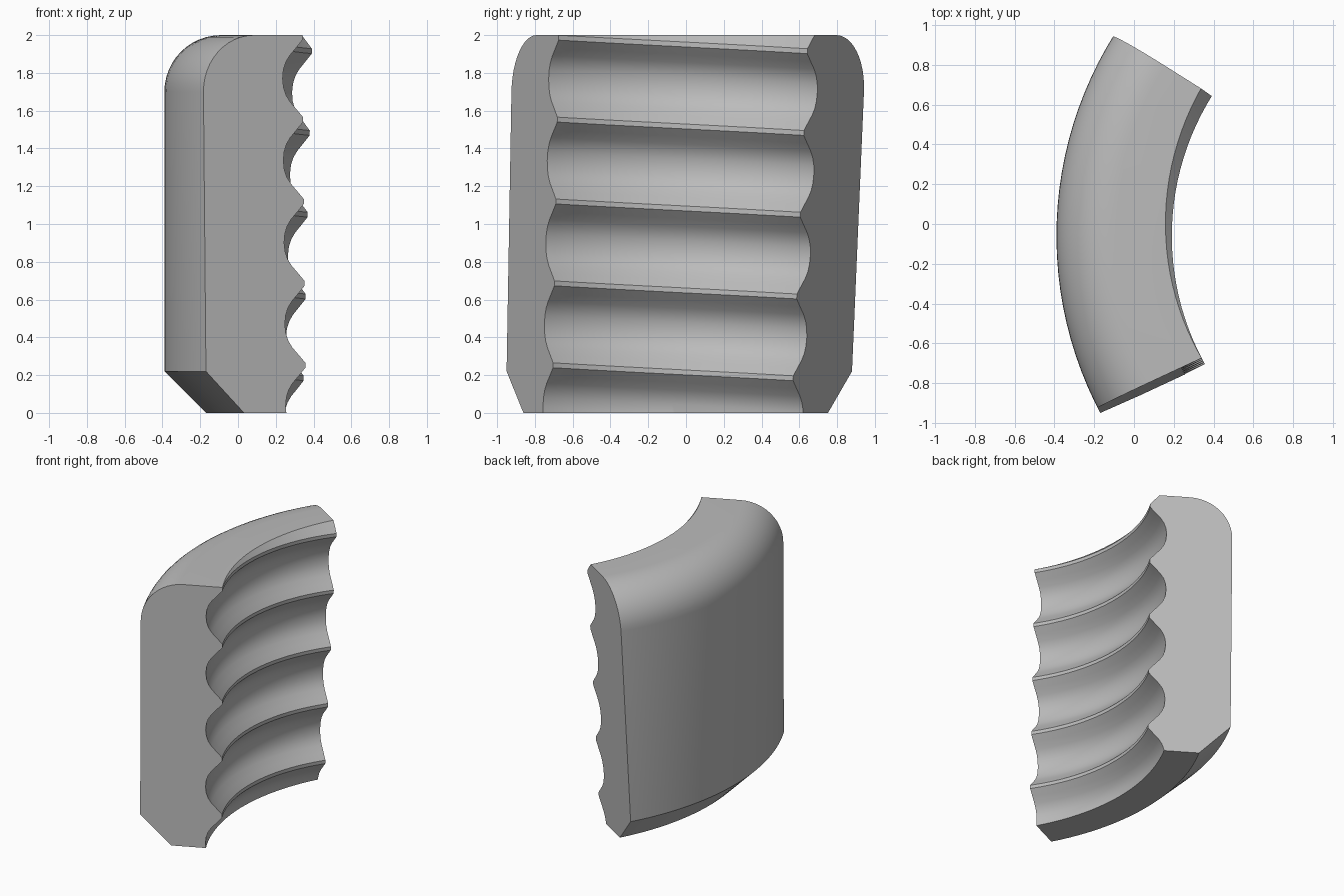
import bpy, bmesh, math
from mathutils import Vector

if "Cube" in bpy.data.objects:
    bpy.data.objects.remove(bpy.data.objects["Cube"])

CX, CY = 1.52, -0.06             # axis of the ring the segment belongs to
R_OUT, R_CREST, DEPTH = 1.91, 1.33, 0.117
PITCH, CREST_Z = 0.434, 1.553    # thread pitch, crest height at the front end
CHAMFER, FILLET = 0.22, 0.30
TURN_START = math.radians(-28)

# One thread period: (height above crest centre, depth into the wall)
period = [(-0.013, 0), (0.013, 0), (0.055, 0.038), (0.095, 0.075), (0.13, 0.098),
          (0.17, 0.112), (PITCH / 2, DEPTH), (PITCH - 0.17, 0.112),
          (PITCH - 0.13, 0.098), (PITCH - 0.095, 0.075), (PITCH - 0.055, 0.038)]


def section(theta):
    """Closed radial section (r, z) of the threaded wall at one angle."""
    shift = CREST_Z - PITCH * (theta - TURN_START) / math.tau
    pts = [(R_CREST + d, shift + k * PITCH + z) for k in range(-5, 2) for z, d in period]
    arc = [math.radians(90 - 90 * i / 12) for i in range(13)]
    pts.append((R_OUT - FILLET, 2.6))
    pts += [(R_OUT - FILLET + FILLET * math.cos(a), 2 - FILLET + FILLET * math.sin(a))
            for a in arc]
    pts += [(R_OUT, CHAMFER), (R_OUT - CHAMFER, 0), (R_OUT - CHAMFER, -0.8)]
    return pts


# Sweep the section round the axis
bm = bmesh.new()
rings = []
STEPS = 30
for i in range(STEPS + 1):
    t = math.radians(-36 + 76 * i / STEPS)
    rings.append([bm.verts.new((CX - r * math.cos(t), CY + r * math.sin(t), z))
                  for r, z in section(t)])
n = len(rings[0])
for a, b in zip(rings, rings[1:]):
    for j in range(n):
        k = (j + 1) % n
        bm.faces.new((a[j], a[k], b[k], b[j]))
bm.faces.new(rings[0])
bm.faces.new(rings[-1])
bmesh.ops.recalc_face_normals(bm, faces=bm.faces)


def trim(point, normal):
    """Cut the solid with a plane, discard the normal side and cap it."""
    res = bmesh.ops.bisect_plane(bm, geom=bm.verts[:] + bm.edges[:] + bm.faces[:], dist=1e-5,
                                 plane_co=point, plane_no=normal, clear_outer=True)
    edges = [e for e in res["geom_cut"] if isinstance(e, bmesh.types.BMEdge)]
    bmesh.ops.edgenet_fill(bm, edges=edges)


def trim_through(a, b, c):
    """Trim with the plane through three points, keeping the middle."""
    a, b, c = Vector(a), Vector(b), Vector(c)
    no = (b - a).cross(c - a).normalized()
    if no.dot(a - Vector((0, 0, 1))) < 0:
        no.negate()
    trim(a, no)


# Slanted end faces, then level top and bottom
trim_through((-0.11, 0.945, 1.7), (-0.145, 0.88, 0.22), (0.395, 0.64, 1.92))
trim_through((-0.185, -0.925, 1.7), (-0.17, -0.95, 0.22), (0.365, -0.70, 0.25))
trim((0, 0, 2), (0, 0, 1))
trim((0, 0, 0), (0, 0, -1))
bmesh.ops.remove_doubles(bm, verts=bm.verts, dist=1e-4)
bmesh.ops.recalc_face_normals(bm, faces=bm.faces)

mesh = bpy.data.meshes.new("threaded_segment")
bm.to_mesh(mesh)
bm.free()
segment = bpy.data.objects.new("threaded_segment", mesh)
bpy.context.collection.objects.link(segment)

grey = bpy.data.materials.new("plain_grey")
grey.diffuse_color = (0.5, 0.5, 0.5, 1)
grey.use_nodes = True
grey.node_tree.nodes["Principled BSDF"].inputs["Base Color"].default_value = grey.diffuse_color
mesh.materials.append(grey)

# Smooth the curved walls, keep crest and end edges sharp
bpy.context.view_layer.objects.active = segment
segment.select_set(True)
bpy.ops.object.shade_smooth_by_angle(angle=math.radians(25))
